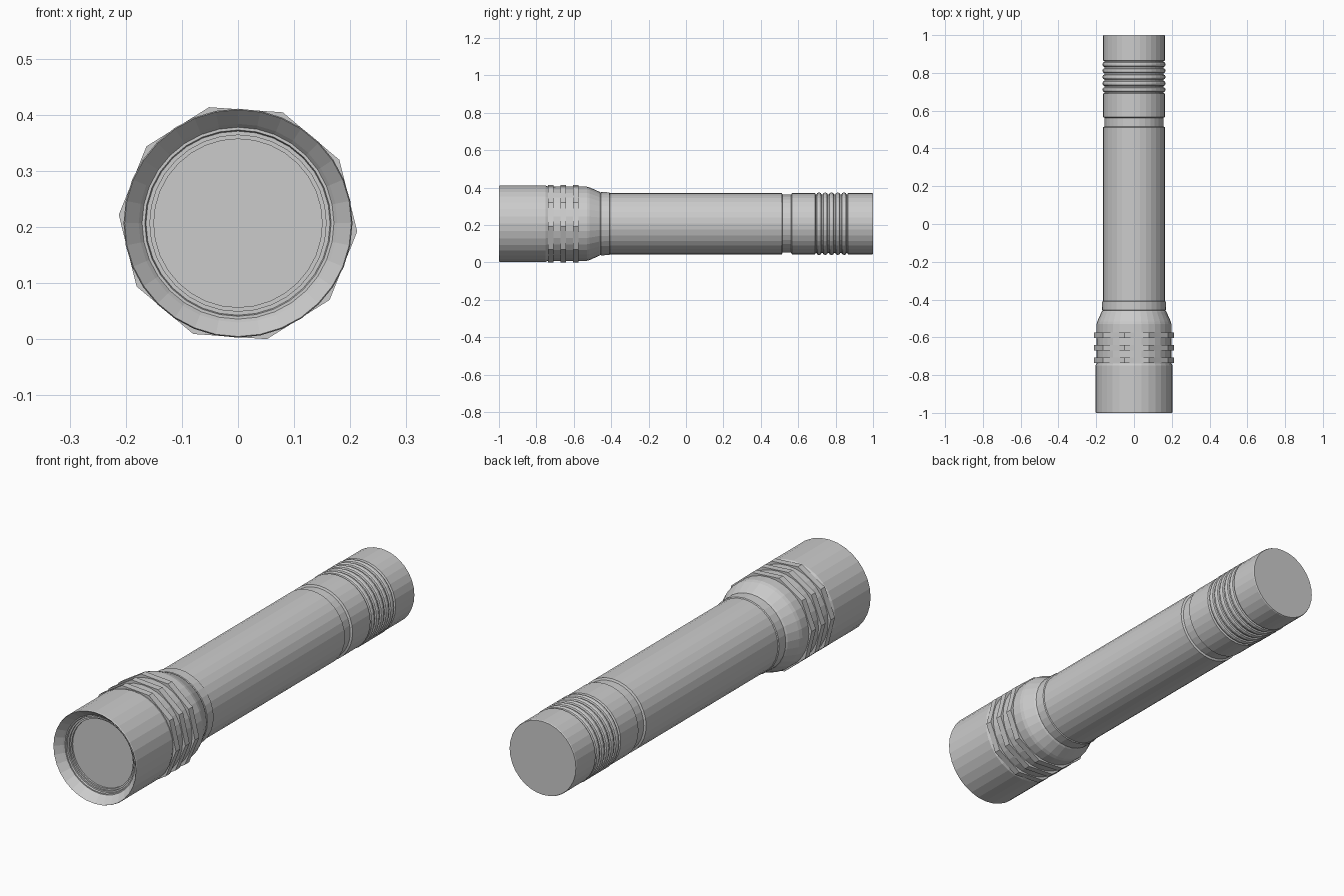
import bpy, bmesh, math

if "Cube" in bpy.data.objects:
    bpy.data.objects.remove(bpy.data.objects["Cube"])

CZ = 0.207   # height of the torch axis


def lathe(name, profile, sides=32, turn=0.0, cap_start=False, cap_end=False, closed=False):
    """Spin (y, radius) points around the long axis."""
    bm = bmesh.new()
    rings = []
    for y, r in profile:
        rings.append([bm.verts.new((r * math.cos(turn + math.tau * i / sides), y,
                                    CZ + r * math.sin(turn + math.tau * i / sides)))
                      for i in range(sides)])
    pairs = list(zip(rings, rings[1:]))
    if closed:
        pairs.append((rings[-1], rings[0]))
    for a, b in pairs:
        for i in range(sides):
            j = (i + 1) % sides
            bm.faces.new((a[i], a[j], b[j], b[i]))
    if cap_start:
        bm.faces.new(rings[0])
    if cap_end:
        bm.faces.new(rings[-1])
    bmesh.ops.recalc_face_normals(bm, faces=bm.faces)
    mesh = bpy.data.meshes.new(name)
    bm.to_mesh(mesh)
    bm.free()
    obj = bpy.data.objects.new(name, mesh)
    bpy.context.collection.objects.link(obj)
    return obj


# Head: stepped lens recess, flared bezel, grip section and neck taper
lathe("head", [
    (-0.94, 0.150), (-0.948, 0.150), (-0.948, 0.157), (-0.956, 0.157),
    (-0.956, 0.164), (-0.964, 0.166), (-0.964, 0.171), (-0.972, 0.177),
    (-1.0, 0.202), (-0.995, 0.204), (-0.75, 0.204), (-0.738, 0.199),
    (-0.53, 0.198), (-0.515, 0.194), (-0.465, 0.172), (-0.455, 0.164)],
    cap_start=True)

# Ten-sided grip bands whose corners stand proud of the head
for k, y in enumerate((-0.722, -0.656, -0.589)):
    h = 0.0145
    lathe(f"grip_band_{k + 1}",
          [(y - h, 0.196), (y - h, 0.213), (y + h, 0.213), (y + h, 0.196)],
          sides=10, turn=math.radians(-4), closed=True)

# Body tube with front collar and rear groove
lathe("body_tube", [
    (-0.46, 0.164), (-0.455, 0.169), (-0.41, 0.168), (-0.407, 0.164),
    (0.512, 0.164), (0.516, 0.155), (0.562, 0.155), (0.566, 0.164)])

# Tail cap with five rounded grip ribs
tail = [(0.566, 0.164), (0.69, 0.164), (0.694, 0.157)]
for k in range(5):
    y = 0.711 + 0.0335 * k
    tail += [(y - 0.013, 0.157), (y - 0.010, 0.163), (y - 0.004, 0.166),
             (y + 0.004, 0.166), (y + 0.010, 0.163), (y + 0.013, 0.157)]
tail += [(0.862, 0.157), (0.866, 0.164), (0.996, 0.164), (1.0, 0.162)]
lathe("tail_cap", tail, cap_end=True)
